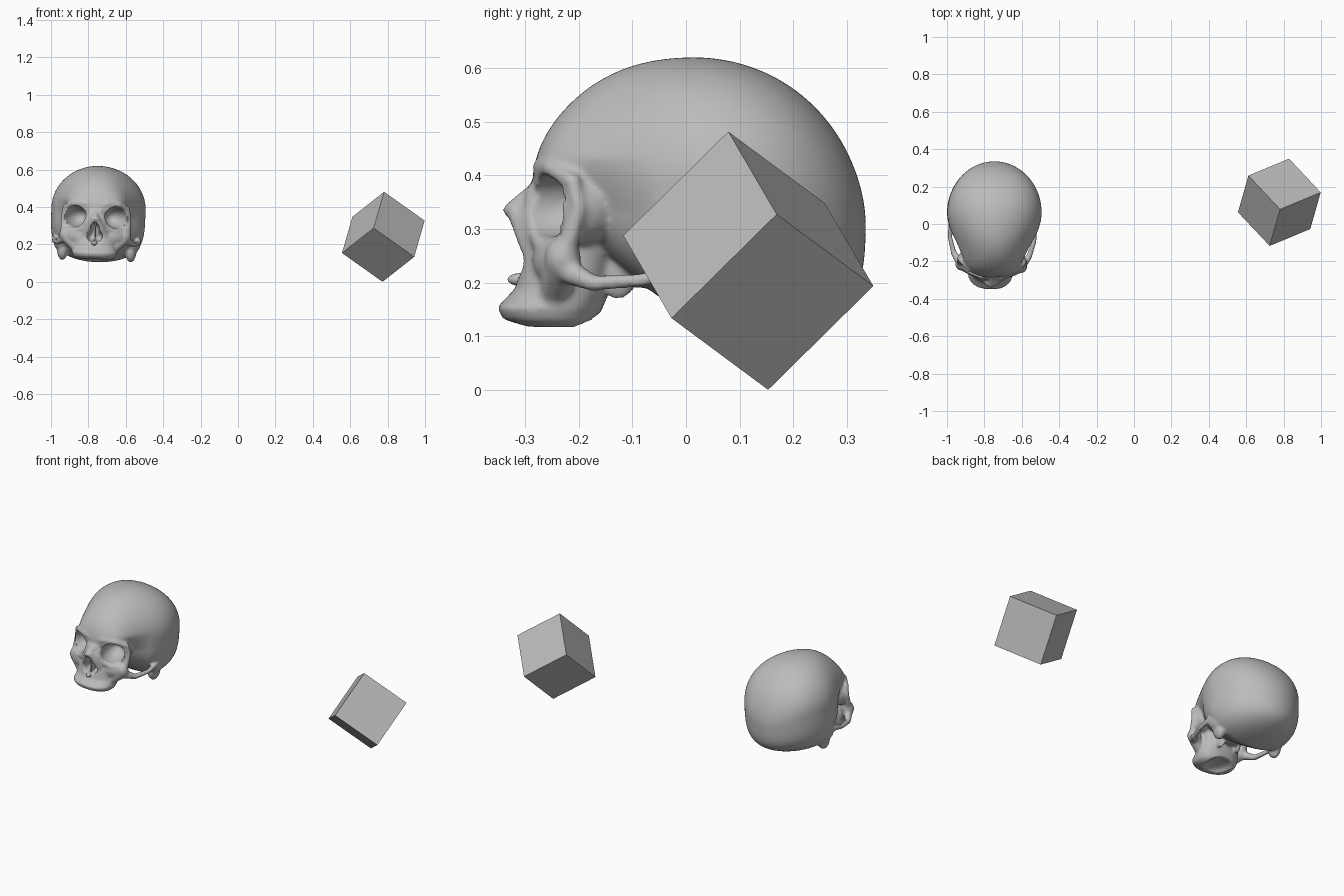
import bpy, bmesh, math
from mathutils import Matrix, Vector

old = bpy.data.objects.get("Cube")
if old:
    bpy.data.objects.remove(old, do_unlink=True)

grey = bpy.data.materials.new("bone_grey")
grey.use_nodes = True
grey.diffuse_color = (0.5, 0.5, 0.5, 1)
for node in grey.node_tree.nodes:
    if node.type == 'BSDF_PRINCIPLED':
        node.inputs["Base Color"].default_value = (0.5, 0.5, 0.5, 1)


def make_object(name, bm):
    bmesh.ops.recalc_face_normals(bm, faces=bm.faces)
    mesh = bpy.data.meshes.new(name)
    bm.to_mesh(mesh)
    bm.free()
    mesh.materials.append(grey)
    obj = bpy.data.objects.new(name, mesh)
    bpy.context.collection.objects.link(obj)
    return obj


def blob(bm, centre, radii, turn=0.0, detail=3):
    m = (Matrix.Translation(centre) @ Matrix.Rotation(math.radians(turn), 4, 'Z')
         @ Matrix.Diagonal((*radii, 1)))
    return bmesh.ops.create_icosphere(bm, subdivisions=detail, radius=1, matrix=m)["verts"]


def pair(bm, centre, radii, turn=0.0):
    for s in (1, -1):
        blob(bm, (s * centre[0], centre[1], centre[2]), radii, s * turn)


def strut(bm, points, both=True):
    """Bone strut through points of (x, y, z, radius), mirrored when asked."""
    for s in ((1, -1) if both else (1,)):
        for a, b in zip(points, points[1:]):
            a, b = Vector(a), Vector(b)
            steps = max(2, int((b - a).length / 0.006))
            for i in range(steps + 1):
                p = a.lerp(b, i / steps)
                blob(bm, (s * p[0], p[1], p[2]), (p[3],) * 3, detail=2)


def clamp(v):
    return max(0.0, min(1.0, v))


def add_remesh(obj, size=0.006):
    mod = obj.modifiers.new("remesh", 'REMESH')
    mod.mode = 'VOXEL'
    mod.voxel_size = size
    mod.use_smooth_shade = True


def bake(obj):
    bpy.context.view_layer.update()
    graph = bpy.context.evaluated_depsgraph_get()
    mesh = bpy.data.meshes.new_from_object(obj.evaluated_get(graph))
    obj.modifiers.clear()
    obj.data = mesh


# Braincase: a sphere stretched differently to the front, back, top and bottom
bm = bmesh.new()
for v in blob(bm, (0, 0, 0), (1, 1, 1), detail=5):
    ux, uy, uz = v.co
    front, back = max(0, -uy), max(0, uy)
    top, low = max(0, uz), max(0, -uz)
    y = 0.06 + back * (0.275 + 0.1 * low ** 2) - front * 0.345 - 0.045 * top ** 4
    z = 0.39 + 0.23 * top - (0.285 - 0.18 * front) * low - 0.08 * back ** 3
    x = 0.252 * ux * (1 + 0.5 * low ** 2) * (1 + 0.5 * front ** 6)
    x *= 1 - 0.7 * front ** 2 * (1 - front)
    x *= 1 - 0.22 * clamp((-0.05 - y) / 0.12) * clamp((0.44 - z) / 0.1)
    v.co = (x, y, z)

# Upper jaw: stacked rings of (height, half width, front, back)
rings = []
for z, w, front, back in ((0.12, 0.09, -0.30, -0.18), (0.133, 0.112, -0.342, -0.165),
                          (0.155, 0.122, -0.352, -0.155), (0.19, 0.115, -0.318, -0.14),
                          (0.25, 0.11, -0.303, -0.13), (0.32, 0.10, -0.288, -0.10),
                          (0.40, 0.09, -0.27, -0.06)):
    ring = []
    for i in range(40):
        a = 2 * math.pi * i / 40
        c, s = math.cos(a), math.sin(a)
        x = w * math.copysign(abs(c) ** 0.85, c)
        y = (front + back) / 2 + (back - front) / 2 * math.copysign(abs(s) ** 0.85, s)
        ring.append(bm.verts.new((x, y, z)))
    rings.append(ring)
for low, high in zip(rings, rings[1:]):
    for i in range(40):
        j = (i + 1) % 40
        bm.faces.new((low[i], low[j], high[j], high[i]))
bm.faces.new(rings[0][::-1])
bm.faces.new(rings[-1])

# Eye socket walls, cheeks, mastoids, skull base and rear plates of the jaw
pair(bm, (0.112, -0.19, 0.345), (0.066, 0.07, 0.070))
pair(bm, (0.155, -0.223, 0.25), (0.038, 0.034, 0.042))
pair(bm, (0.105, -0.245, 0.245), (0.065, 0.034, 0.045), 20)
pair(bm, (0.183, 0.03, 0.17), (0.030, 0.044, 0.060))
pair(bm, (0.195, 0.03, 0.22), (0.04, 0.06, 0.06))
blob(bm, (0, -0.085, 0.25), (0.07, 0.08, 0.06))
pair(bm, (0.055, -0.125, 0.212), (0.013, 0.035, 0.042), 15)

# Brow, outer rim, lower rim, cheek buttress and cheek arch
strut(bm, ((0.015, -0.266, 0.405, 0.020), (0.06, -0.266, 0.418, 0.018),
           (0.12, -0.245, 0.417, 0.017), (0.165, -0.204, 0.395, 0.016)))
strut(bm, ((0.165, -0.204, 0.395, 0.016), (0.176, -0.192, 0.345, 0.015),
           (0.168, -0.212, 0.28, 0.02)))
strut(bm, ((0.168, -0.218, 0.27, 0.02), (0.11, -0.258, 0.268, 0.019),
           (0.06, -0.276, 0.293, 0.018), (0.04, -0.277, 0.35, 0.016)))
strut(bm, ((0.15, -0.225, 0.232, 0.032), (0.105, -0.24, 0.19, 0.03)))
strut(bm, ((0.17, -0.208, 0.225, 0.024), (0.202, -0.165, 0.206, 0.016),
           (0.226, -0.08, 0.212, 0.013), (0.224, -0.02, 0.225, 0.016),
           (0.21, 0.04, 0.24, 0.02)))

# Nose bridge and the edges of the nose opening
strut(bm, ((0, -0.262, 0.41, 0.024), (0, -0.268, 0.378, 0.020),
           (0, -0.328, 0.335, 0.015)), both=False)
strut(bm, ((0.01, -0.318, 0.335, 0.018), (0.032, -0.302, 0.295, 0.018),
           (0.05, -0.284, 0.25, 0.018), (0.045, -0.285, 0.215, 0.018)))
strut(bm, ((0.02, -0.28, 0.37, 0.018), (0.04, -0.288, 0.32, 0.018),
           (0.055, -0.278, 0.27, 0.018)))

skull = make_object("skull", bm)
add_remesh(skull)

# Hollows: eye sockets, nose opening and palate
bm = bmesh.new()
pair(bm, (0.111, -0.255, 0.347), (0.065, 0.115, 0.058), 18)
pair(bm, (0.018, -0.31, 0.244), (0.025, 0.075, 0.030))
blob(bm, (0, -0.31, 0.275), (0.025, 0.075, 0.044))
blob(bm, (0, -0.215, 0.118), (0.072, 0.09, 0.028))
hollows = make_object("hollows_cutter", bm)
hollows.hide_render = True
add_remesh(hollows)

cut = skull.modifiers.new("cut_hollows", 'BOOLEAN')
cut.operation = 'DIFFERENCE'
cut.solver = 'EXACT'
cut.object = hollows
add_remesh(skull)
soften = skull.modifiers.new("soften", 'SMOOTH')
soften.factor = 0.5
soften.iterations = 5
bake(skull)
bpy.data.objects.remove(hollows, do_unlink=True)
skull.data.materials.clear()
skull.data.materials.append(grey)
for p in skull.data.polygons:
    p.material_index = 0
    p.use_smooth = True

# Nasal septum and spine
bm = bmesh.new()
bmesh.ops.create_cube(bm, size=1, matrix=Matrix.Translation((0, -0.268, 0.26))
                      @ Matrix.Diagonal((0.008, 0.06, 0.11, 1)))
blob(bm, (0, -0.308, 0.206), (0.015, 0.025, 0.012))
septum = make_object("nasal_septum", bm)

# The head leans and turns slightly
pose = (Matrix.Translation((-0.75, 0, 0.35)) @ Matrix.Rotation(math.radians(-2.5), 4, 'Z')
        @ Matrix.Rotation(math.radians(2), 4, 'Y') @ Matrix.Translation((0, 0, -0.35)))
for obj in (skull, septum):
    obj.matrix_world = pose

# Tilted block
edge_a = Vector((0.217, 0.09, -0.154)).normalized()
edge_b = Vector((-0.056, -0.195, -0.192))
edge_b = (edge_b - edge_a * edge_b.dot(edge_a)).normalized()
edge_c = edge_a.cross(edge_b)
tilt = Matrix((edge_a, edge_b, edge_c)).transposed().to_4x4()
bm = bmesh.new()
bmesh.ops.create_cube(bm, size=0.281)
block = make_object("tilted_block", bm)
block.matrix_world = Matrix.Translation((0.777, 0.116, 0.241)) @ tilt
